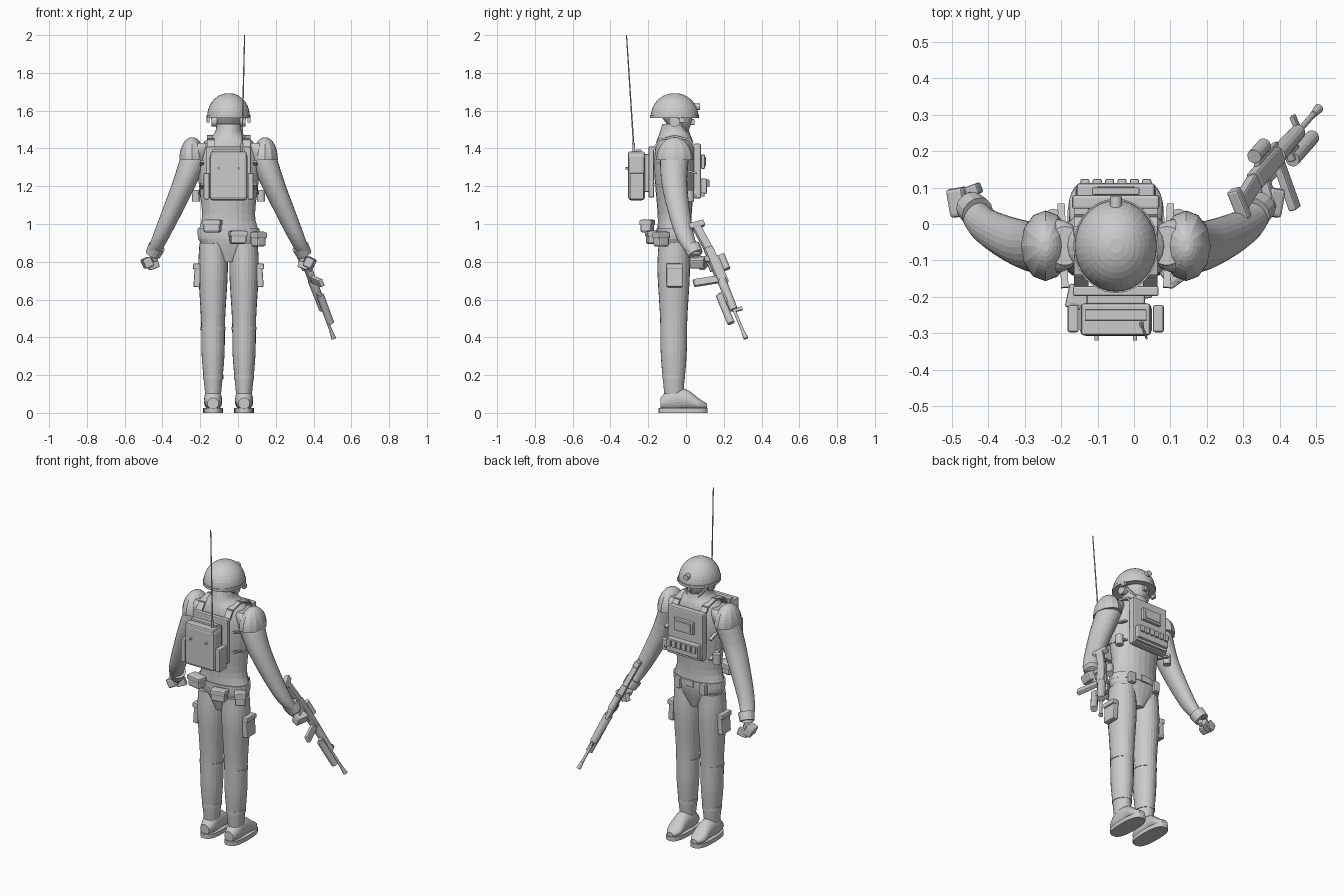
import bpy, bmesh, math
from mathutils import Matrix, Vector

cube = bpy.data.objects.get("Cube")
if cube:
    bpy.data.objects.remove(cube, do_unlink=True)

GREY = bpy.data.materials.new("plain_grey")
GREY.use_nodes = True
GREY.diffuse_color = (.6, .6, .6, 1)
GREY.node_tree.nodes["Principled BSDF"].inputs["Base Color"].default_value = GREY.diffuse_color

# Centre line of the body
CX, CY = -.05, -.06
parts = []


def finish(name, bm, bevel=0):
    bmesh.ops.recalc_face_normals(bm, faces=bm.faces)
    mesh = bpy.data.meshes.new(name)
    bm.to_mesh(mesh)
    bm.free()
    mesh.materials.append(GREY)
    obj = bpy.data.objects.new(name, mesh)
    bpy.context.collection.objects.link(obj)
    if bevel:
        modifier = obj.modifiers.new("bevel", 'BEVEL')
        modifier.width, modifier.segments, modifier.limit_method = bevel, 2, 'ANGLE'
    parts.append(obj)


def box(name, location, size, turn=0, pitch=0, frame=Matrix()):
    """Bevelled box, turned about z after pitching about y (degrees)."""
    bm = bmesh.new()
    bmesh.ops.create_cube(bm, size=1)
    rotation = Matrix.Rotation(math.radians(turn), 4, 'Z') @ Matrix.Rotation(math.radians(pitch), 4, 'Y')
    bm.transform(frame @ Matrix.Translation(location) @ rotation @ Matrix.Diagonal((*size, 1)))
    finish(name, bm, min(size) * .2)


def rod(name, start, end, radius, end_radius=None, frame=Matrix()):
    start, end = Vector(start), Vector(end)
    axis = end - start
    bm = bmesh.new()
    bmesh.ops.create_cone(bm, cap_ends=True, segments=14, radius1=radius,
                          radius2=end_radius or radius, depth=axis.length)
    place = Matrix.Translation((start + end) / 2) @ axis.to_track_quat('Z', 'Y').to_matrix().to_4x4()
    bm.transform(frame @ place)
    finish(name, bm)


def strap(name, points, width, thickness=.01):
    """Flat webbing along a chain of points, its width lying across the body."""
    bm = bmesh.new()
    for start, end in zip(points, points[1:]):
        start, end = Vector(start), Vector(end)
        length = (end - start).length
        along = (end - start).normalized()
        across = (Vector((1, 0, 0)) - along * along.x).normalized()
        axes = Matrix((across, along, across.cross(along))).transposed().to_4x4()
        piece = bmesh.ops.create_cube(bm, size=1)["verts"]
        bmesh.ops.transform(bm, verts=piece, matrix=Matrix.Translation((start + end) / 2) @ axes
                            @ Matrix.Diagonal((width, length + thickness, thickness, 1)))
    finish(name, bm)


def loft(name, sections, upright=True, sides=24, power=1):
    """Skin over ellipses (x, y, z, radius, radius); a power below one squares them off."""
    def bulge(value):
        return math.copysign(abs(value) ** power, value)
    bm = bmesh.new()
    rings = []
    for x, y, z, wide, deep in sections:
        ring = []
        for i in range(sides):
            angle = math.tau * i / sides
            u, v = wide * bulge(math.cos(angle)), deep * bulge(math.sin(angle))
            ring.append(bm.verts.new((x + u, y + v, z) if upright else (x + u, y, z + v)))
        rings.append(ring)
    for low, high in zip(rings, rings[1:]):
        for i in range(sides):
            bm.faces.new((low[i - 1], low[i], high[i], high[i - 1]))
    bm.faces.new(rings[0])
    bm.faces.new(rings[-1])
    finish(name, bm)


def smooth(keys, steps=5):
    """Fill in sections on a smooth curve through a few key sections."""
    def blend(a, b, c, d, t):
        return b + t / 2 * (c - a + t * (2 * a - 5 * b + 4 * c - d + t * (3 * (b - c) + d - a)))
    chain = [keys[0], *keys, keys[-1]]
    filled = [[blend(*values, i / steps) for values in zip(*window)]
              for window in zip(chain, chain[1:], chain[2:], chain[3:]) for i in range(steps)]
    return filled + [keys[-1]]


def dome(name, x, z, wide, deep, height, sides):
    arcs = [math.pi / 2 * i / 10 for i in range(10)]
    loft(name, [(x, CY, z + height * math.sin(a), wide * math.cos(a), deep * math.cos(a))
                for a in arcs], sides=sides)


def band(name, x, y, z, height, wide, deep, power=1):
    loft(name, [(x, y, z, wide, deep), (x, y, z + height, wide, deep)], power=power)


def pouch(name, location, size, turn):
    """Pouch with a slightly larger lid."""
    box(name, location, size, turn)
    wide, deep, tall = size
    x, y, z = location
    box(name + "_lid", (x, y, z + tall / 4), (wide * 1.1, deep * 1.1, tall * .4), turn)


# Torso, from crotch to collar
loft("torso", smooth([(CX, CY, z, wide, deep) for z, wide, deep in (
    (.8, .05, .06), (.92, .16, .09), (1.05, .14, .09), (1.3, .165, .11),
    (1.42, .14, .1), (1.48, .075, .08), (1.53, .065, .065))]))
band("belt", CX, CY, .94, .035, .164, .096)

# Head and helmet
loft("head", smooth([(CX, -.03, 1.49, .04, .04), (CX, -.04, 1.54, .07, .07), (CX, CY, 1.6, .08, .09)]))
box("nose", (CX, .035, 1.54), (.02, .02, .03))
dome("helmet_shell", CX, 1.57, .113, .126, .123, 32)
band("helmet_rim", CX, CY, 1.56, .016, .117, .13)
rod("helmet_mount", (CX, .04, 1.62), (CX, .075, 1.62), .017)

# Limbs, boots and worn gear on both sides
for s, side in ((-1, "right_"), (1, "left_")):
    def at(x, y, z):
        return CX + s * x, y, z

    leg_x, leg_y, _ = at(.082, CY - .005, 0)
    loft(side + "leg", smooth([(leg_x, leg_y, z, r, r + .008) for z, r in (
        (.1, .042), (.3, .06), (.5, .064), (.75, .078), (.9, .072))]))
    band(side + "knee_band", leg_x, leg_y, .44, .015, .067, .07)
    band(side + "trouser_cuff", leg_x, leg_y, .18, .02, .054, .06)
    loft(side + "boot", smooth([(leg_x, y, z, wide, tall) for y, z, wide, tall in (
        (-.135, .05, .03, .03), (-.08, .07, .046, .06), (0, .07, .046, .055),
        (.07, .045, .045, .03), (.11, .035, .02, .015))]), upright=False)
    band(side + "sole", leg_x, -.015, 0, .026, .052, .13, power=.75)

    loft(side + "arm", smooth([(*at(x, y, z), r, r + .003) for x, y, z, r in (
        (.4, .045, .84, .034), (.35, -.01, .95, .047), (.24, CY, 1.2, .064),
        (.17, CY, 1.38, .072), (.14, CY, 1.43, .05))]))
    rod(side + "shirt_cuff", at(.38, .03, .88), at(.4, .05, .84), .046, .042)
    dome(side + "shoulder_pad", CX + s * .193, 1.34, .068, .097, .12, 12)
    box(side + "palm", at(.43, .06, .795), (.05, .08, .055), s * -10, s * 25)
    box(side + "fingers", at(.4, .09, .785), (.06, .03, .045), s * -20, s * 20)
    box(side + "thumb", at(.4, .06, .815), (.03, .05, .03), s * -30, s * 20)

    rod(side + "ear_pad", at(.06, CY, 1.545), at(.09, CY, 1.545), .03)
    strap(side + "chin_strap", [at(.085, -.04, 1.56), at(.035, 0, 1.49)], .015)
    box(side + "helmet_clip", at(.108, -.02, 1.55), (.016, .03, .025))
    strap(side + "shoulder_strap", [at(.095, CY + y, z) for y, z in (
        (.125, 1.38), (.08, 1.445), (0, 1.465), (-.08, 1.445), (-.125, 1.38))], .04)
    for z in (1.18, 1.3):
        strap(side + "side_strap", [at(.15, .05, z - .03), at(.14, -.17, z + .03)], .02)
    rod(side + "canister", at(.172, .02, 1.12), at(.172, .02, 1.18), .022)
    box(side + "front_belt_pouch", at(.085, .025, .94), (.04, .03, .065))
    box(side + "thigh_pocket", at(.165, CY, .728), (.034, .085, .125), pitch=s * -4)
    box(side + "pocket_flap", at(.17, CY, .775), (.036, .09, .03), pitch=s * -4)
    box(side + "radio_pocket", at(.117, -.26, 1.2), (.03, .075, .14))
    rod(side + "radio_knob", at(.053, -.3, 1.295), at(.053, -.32, 1.295), .006)

# Chest rig
box("chest_plate", (CX, CY + .12, 1.28), (.24, .04, .29))
box("map_pouch", (CX, .09, 1.33), (.13, .02, .075))
box("map_pouch_cover", (CX, .1, 1.33), (.1, .01, .05))
box("magazine_carrier", (CX, .092, 1.2), (.215, .04, .08))
box("carrier_base", (CX, .085, 1.155), (.22, .025, .02))
for i in range(6):
    box("magazine_flap", (CX + (i - 2.5) * .034, .112, 1.215), (.025, .024, .04))
box("belt_buckle", (CX, .032, .957), (.05, .014, .04))

# Back plate, field radio and aerial
box("back_plate", (CX, -.184, 1.275), (.235, .028, .27))
box("radio_bracket", (CX, -.207, 1.27), (.16, .03, .2))
box("radio_body", (CX, -.262, 1.25), (.2, .09, .25))
box("radio_lid", (CX, -.262, 1.365), (.19, .088, .036))
box("radio_handle", (CX, -.25, 1.388), (.17, .03, .014))
foot, tip = Vector((.02, -.275, 1.38)), Vector((.035, -.315, 2))
rod("aerial", foot, tip, .004, .003)
rod("aerial_base", foot, foot.lerp(tip, .08), .007)

# Belt pouches
pouch("back_right_pouch", (-.135, -.205, .99), (.09, .06, .07), -12)
pouch("back_left_pouch", (0, -.18, .93), (.085, .055, .07), 10)
pouch("left_hip_pouch", (.108, -.132, .92), (.06, .065, .08), 35)

# Rifle: local x runs from butt to muzzle, local z is its upper side
ahead = Vector((.322, .365, -.874)).normalized()
up = Vector((-.37, .9, .24))
across = up.cross(ahead).normalized()
RIFLE = Matrix.Translation((.28, .06, 1.01)) @ Matrix((ahead, across, ahead.cross(across))).transposed().to_4x4()


def rifle_box(name, along, height, size, pitch=0):
    box("rifle_" + name, (along, 0, height), size, 0, pitch, RIFLE)


def rifle_rod(name, start, end, height, radius, end_radius=None):
    rod("rifle_" + name, (start, 0, height), (end, 0, height), radius, end_radius, RIFLE)


rifle_box("butt", .015, -.012, (.035, .034, .09))
rifle_box("stock", .09, -.008, (.14, .03, .045), -6)
rifle_box("receiver", .255, 0, (.2, .036, .05))
rifle_box("grip", .21, -.06, (.03, .026, .085), 15)
rifle_box("trigger_guard", .265, -.034, (.05, .012, .012))
rifle_box("magazine", .335, -.085, (.04, .024, .14), 6)
rifle_box("sight_rail", .29, .028, (.16, .018, .012))
rifle_box("launcher_bracket", .45, -.028, (.06, .022, .04))
rifle_box("front_sight", .535, .022, (.02, .014, .05))
rifle_rod("scope", .215, .3, .052, .02)
rifle_rod("handguard", .35, .53, 0, .025, .021)
rifle_rod("launcher", .43, .6, -.045, .02)
rifle_rod("barrel", .5, .7, 0, .008)
rifle_rod("muzzle", .66, .705, 0, .009, .013)

# Smooth shading with sharp edges kept
for obj in bpy.context.view_layer.objects:
    obj.select_set(obj in parts)
bpy.context.view_layer.objects.active = parts[0]
bpy.ops.object.shade_smooth_by_angle(angle=math.radians(40))
